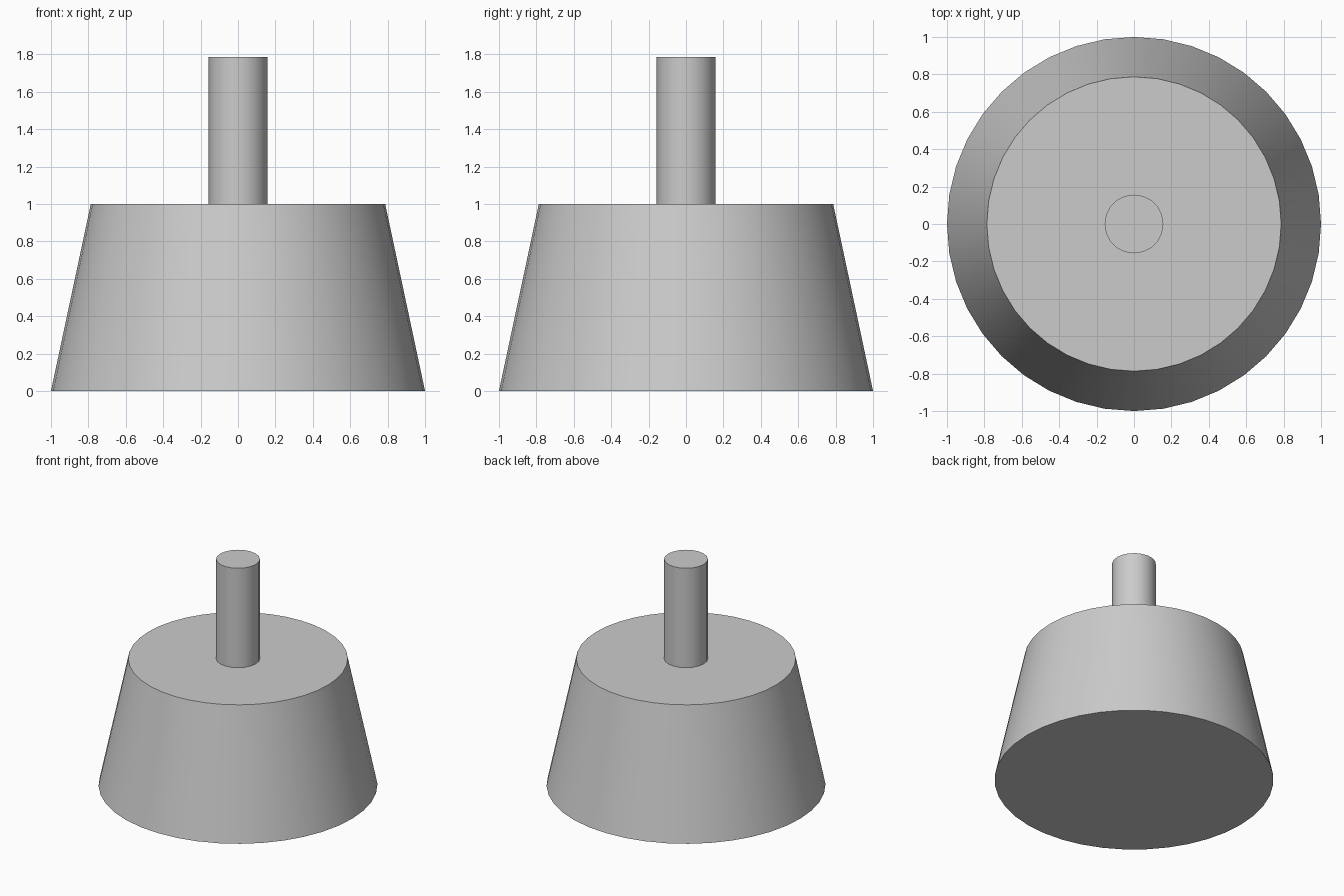
import bpy
import math

old = bpy.data.objects.get("Cube")
if old:
    bpy.data.objects.remove(old, do_unlink=True)

# Single plain grey
GREY = (0.6, 0.6, 0.6, 1.0)
grey = bpy.data.materials.new("plain grey")
grey.use_nodes = True
grey.diffuse_color = GREY
grey.node_tree.nodes["Principled BSDF"].inputs["Base Color"].default_value = GREY


def frustum(name, sides, r_bottom, r_top, z_bottom, z_top):
    """Capped round part between two heights, smooth sides and sharp rims."""
    bpy.ops.mesh.primitive_cone_add(
        vertices=sides, radius1=r_bottom, radius2=r_top,
        depth=z_top - z_bottom, location=(0, 0, (z_bottom + z_top) / 2))
    part = bpy.context.object
    part.name = name
    part.data.materials.append(grey)
    bpy.ops.object.shade_smooth_by_angle(angle=math.radians(30))
    return part


# Tapered body and the upright stem standing on it
frustum("tapered_body", 40, 1.0, 0.787, 0.0, 1.0)
frustum("stem", 20, 0.157, 0.157, 1.0, 1.787)
